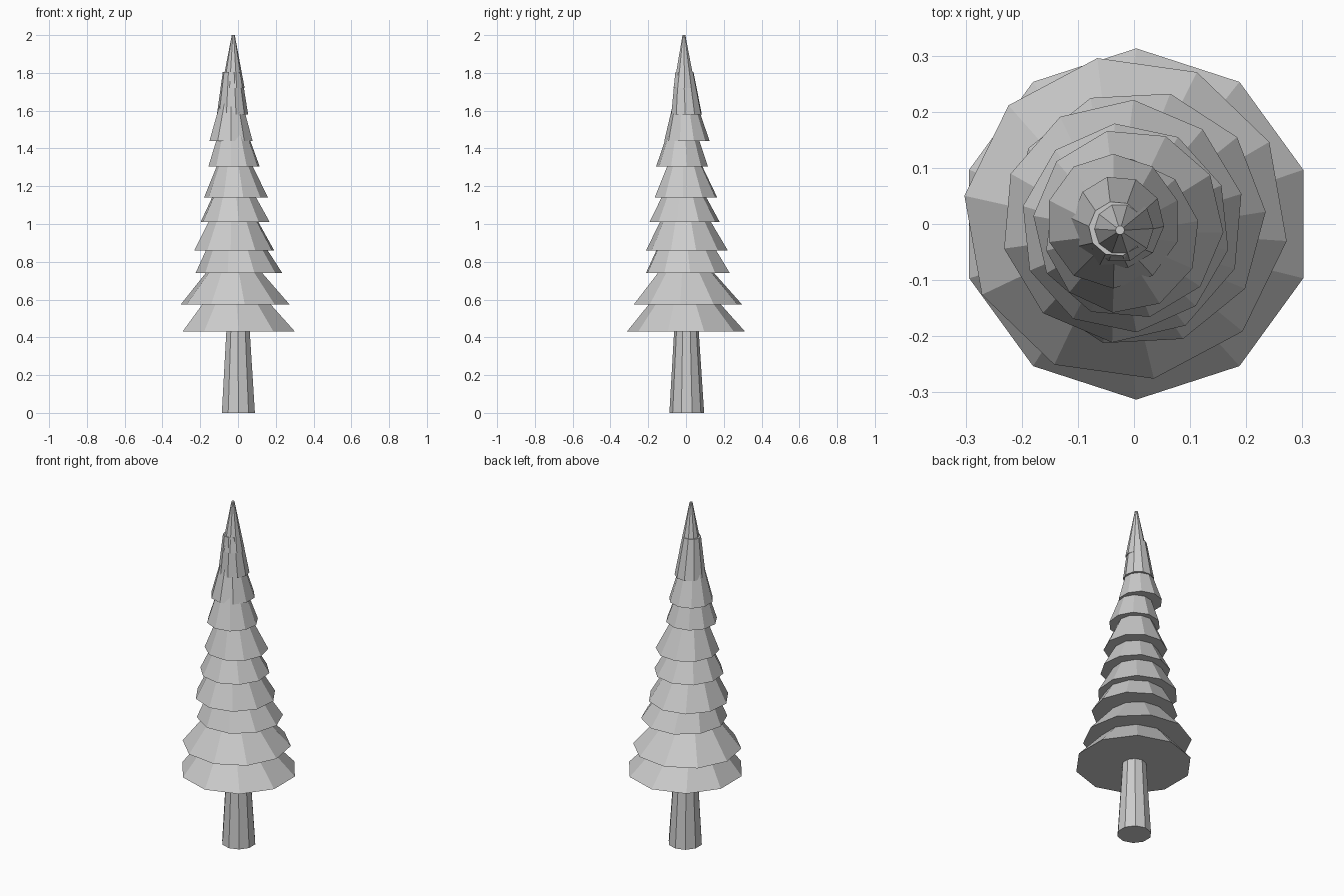
import bpy
import bmesh
from math import cos, sin, radians, tau

cube = bpy.data.objects.get("Cube")
if cube:
    bpy.data.objects.remove(cube, do_unlink=True)

SIDES = 10

grey = bpy.data.materials.new("light_grey")
grey.use_nodes = True
colour = (0.6, 0.6, 0.6, 1.0)
grey.diffuse_color = colour
grey.node_tree.nodes["Principled BSDF"].inputs["Base Color"].default_value = colour


def frustum(name, base, base_radius, top, top_radius, turn):
    """Closed, flat-shaded tapered prism between two ring centres."""
    bm = bmesh.new()

    def ring(centre, radius):
        x, y, z = centre
        angles = [radians(turn) + tau * i / SIDES for i in range(SIDES)]
        return [bm.verts.new((x + radius * cos(a), y + radius * sin(a), z)) for a in angles]

    low, high = ring(base, base_radius), ring(top, top_radius)
    for i in range(SIDES):
        j = (i + 1) % SIDES
        bm.faces.new((low[i], low[j], high[j], high[i]))
    bm.faces.new(low[::-1])
    bm.faces.new(high)
    mesh = bpy.data.meshes.new(name)
    bm.to_mesh(mesh)
    bm.free()
    mesh.materials.append(grey)
    obj = bpy.data.objects.new(name, mesh)
    bpy.context.collection.objects.link(obj)
    return obj


# Tapered trunk
frustum("trunk", (0.002, 0.004, 0), 0.092, (0, 0.002, 0.5), 0.061, 18)

# Branch tiers: x, y, base height, base radius, inward slope, turn in degrees
tiers = [
    (0.004, 0.0, 0.43, 0.313, 0.85, 18),
    (-0.015, 0.01, 0.575, 0.29, 0.84, 28),
    (0.005, 0.01, 0.74, 0.23, 0.55, 3),
    (-0.02, 0.005, 0.86, 0.217, 0.54, 13),
    (-0.015, -0.007, 1.01, 0.187, 0.52, 24),
    (-0.01, 0.0, 1.14, 0.17, 0.45, 31),
    (-0.021, -0.021, 1.305, 0.138, 0.34, 11),
    (-0.037, 0.005, 1.44, 0.12, 0.29, 18),
    (-0.029, 0.003, 1.58, 0.083, 0.15, 31),
]
tip_base = 1.72
axis_x, axis_y = -0.034, -0.02

# Each tier reaches up inside the next one and leans toward the tip
for n, (x, y, z, radius, slope, turn) in enumerate(tiers):
    next_z = tiers[n + 1][2] if n + 1 < len(tiers) else tip_base
    top_z = next_z + 0.085
    top = ((x + axis_x) / 2, (y + axis_y) / 2, top_z)
    frustum(f"branch_tier_{n + 1}", (x, y, z), radius, top, radius - slope * (top_z - z), turn)

# Pointed tip
frustum("tree_tip", (-0.026, -0.008, tip_base), 0.061, (-0.025, -0.011, 2.0), 0.008, 0)
